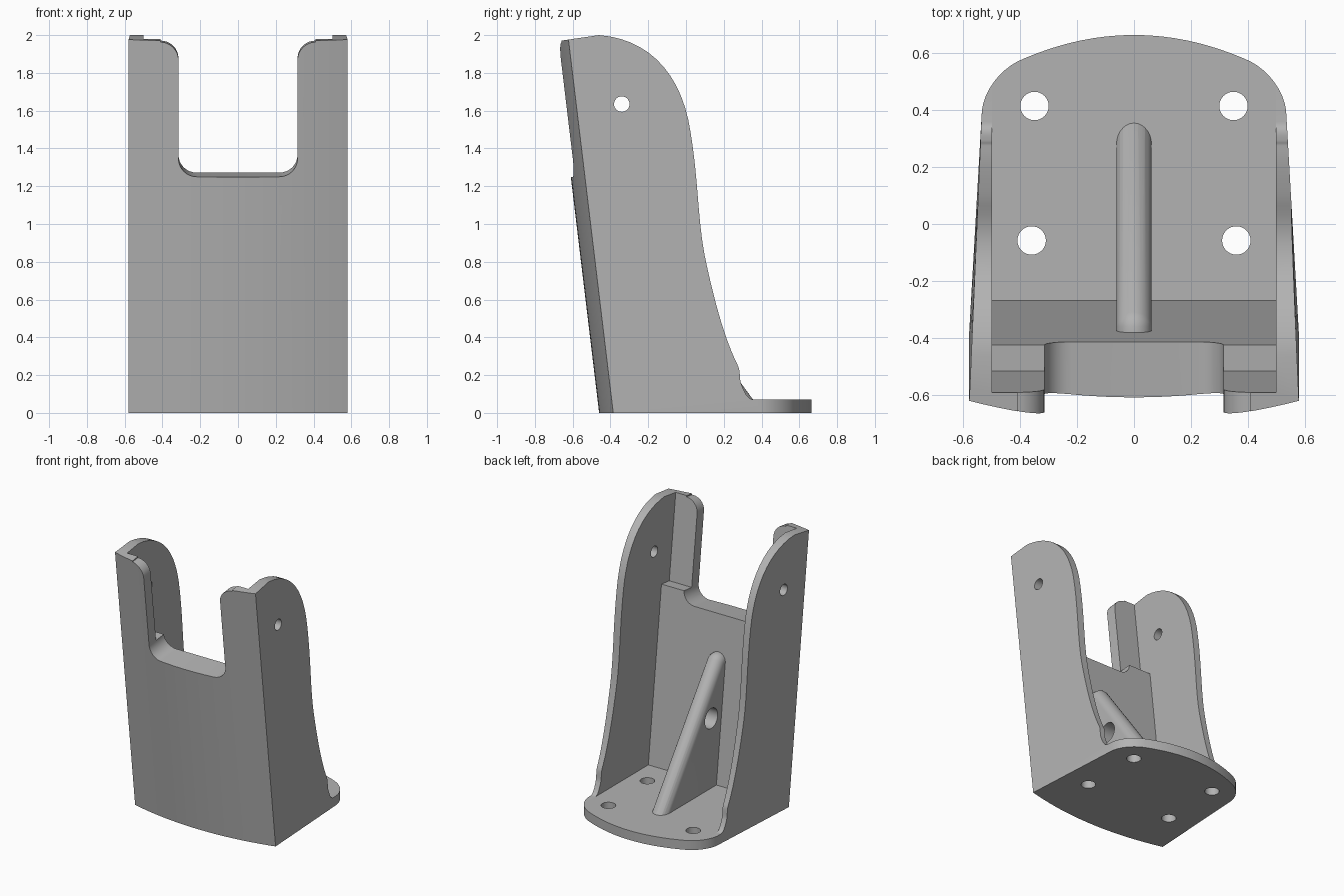
import bpy, bmesh, math
from mathutils import Vector
from mathutils.geometry import interpolate_bezier

cube = bpy.data.objects.get("Cube")
if cube:
    bpy.data.objects.remove(cube)

LEAN = 0.12      # forward lean of the front wall per unit of height
FLOOR = 0.07     # top of the base plate

grey = bpy.data.materials.new("plain_grey")
grey.use_nodes = True
grey.diffuse_color = (0.45, 0.45, 0.45, 1)
grey.node_tree.nodes["Principled BSDF"].inputs["Base Color"].default_value = grey.diffuse_color


def to_object(name, bm):
    bmesh.ops.recalc_face_normals(bm, faces=bm.faces[:])
    mesh = bpy.data.meshes.new(name)
    bm.to_mesh(mesh)
    bm.free()
    mesh.materials.append(grey)
    obj = bpy.data.objects.new(name, mesh)
    bpy.context.collection.objects.link(obj)
    return obj


def loft(name, lower, upper):
    """Solid between two matching loops of points."""
    bm = bmesh.new()
    a = [bm.verts.new(p) for p in lower]
    b = [bm.verts.new(p) for p in upper]
    bm.faces.new(a)
    bm.faces.new(b)
    for i in range(len(a)):
        j = (i + 1) % len(a)
        bm.faces.new((a[i], a[j], b[j], b[i]))
    return to_object(name, bm)


def side_prism(name, profile, half):
    return loft(name, [(-half, y, z) for y, z in profile], [(half, y, z) for y, z in profile])


def combine(body, other, operation):
    mod = body.modifiers.new(operation, 'BOOLEAN')
    mod.operation, mod.solver, mod.object = operation, 'EXACT', other
    bpy.context.view_layer.objects.active = body
    bpy.ops.object.modifier_apply(modifier=mod.name)
    bpy.data.objects.remove(other)


def bezier(points, steps=14):
    return [tuple(p)[:2] for p in interpolate_bezier(*[Vector((*p, 0)) for p in points], steps)]


def arc(cx, cz, r, start, end, steps=8):
    angles = [math.radians(start + (end - start) * i / steps) for i in range(steps + 1)]
    return [(cx + r * math.cos(t), cz + r * math.sin(t)) for t in angles]


def drill(body, centre, radius, axis):
    ring = arc(0, 0, radius, 0, 360, 32)[:-1]
    if axis == 'X':
        side = [(centre[0] + u, centre[1] + v) for u, v in ring]
        cutter = side_prism("drill", side, 0.9)
    else:
        plan = [(centre[0] + u, centre[1] + v) for u, v in ring]
        cutter = loft("drill", [(x, y, -0.2) for x, y in plan], [(x, y, 0.3) for x, y in plan])
    combine(body, cutter, 'DIFFERENCE')


# Outer block: bowed leaning front, tapered sides, rounded back
front = [(0.58 * k / 12, -0.46 + 0.075 * (k / 12) ** 2) for k in range(-12, 13)]
corner = bezier([(0.535, 0.40), (0.525, 0.48), (0.46, 0.555), (0.385, 0.583)], 10)
bow = [(0.385 * k / 8, 0.665 - 0.082 * (k / 8) ** 2) for k in range(7, -8, -1)]
back = corner + bow + [(-x, y) for x, y in reversed(corner)]
TOP = 2.1
bracket = loft("bracket",
               [(x, y, 0) for x, y in front + back],
               [(x, y - LEAN * TOP, TOP) for x, y in front] + [(x, y, TOP) for x, y in back])

# Side wall silhouette
outline = [(-0.9, 1.935), (-0.665, 1.97)]
for segment in (
        [(-0.46, 2.0), (-0.2, 1.98), (-0.02, 1.8), (0.025, 1.48)],
        [(0.025, 1.48), (0.07, 1.2), (0.06, 1.0), (0.11, 0.78)],
        [(0.11, 0.78), (0.15, 0.6), (0.2, 0.4), (0.275, 0.25)],
        [(0.275, 0.25), (0.29, 0.22), (0.28, 0.18), (0.295, 0.145)],
        [(0.295, 0.145), (0.31, 0.11), (0.325, FLOOR), (0.36, FLOOR)]):
    points = bezier(segment)
    outline += points if len(outline) == 2 else points[1:]
outline += [(1, FLOOR), (1, 2.5), (-0.9, 2.5)]
combine(bracket, side_prism("silhouette_cutter", outline, 1), 'DIFFERENCE')

# Open inside, with a ledge where the front wall becomes thinner
inside = [(1.2, FLOOR), (-0.27, FLOOR), (-0.425, 1.36), (-0.517, 1.35), (-0.615, 2.16), (1.2, 2.16)]
combine(bracket, side_prism("inside_cutter", inside, 0.5), 'DIFFERENCE')

# Notch in the front wall, square to its lean
half = arc(0.22, 1.345, 0.095, -90, 0) + arc(0.41, 1.875, 0.095, 180, 90) + [(0.41, 2.3)]
notch = half + [(-x, z) for x, z in reversed(half)]


def notch_at(y):
    return [(x, y, z + LEAN * (y + 0.6)) for x, z in notch]


combine(bracket, loft("notch_cutter", notch_at(-0.95), notch_at(-0.3)), 'DIFFERENCE')

# Diagonal rib with a rounded outer edge
R = 0.062
bm = bmesh.new()
for y, z, tilt in ((0.32, 0.013, 36), (-0.36, 0.943, 36), (-0.36, 0.943, 65), (-0.36, 0.943, 90), (-0.42, 0.943, 90)):
    t = math.radians(tilt)
    for u, v in arc(0, 0, R, 0, 180, 14):
        bm.verts.new((u, y + v * math.cos(t), z + v * math.sin(t)))
for x in (-R, R):
    bm.verts.new((x, -0.32, 0.013))
hull = bmesh.ops.convex_hull(bm, input=bm.verts[:])
unused = {v for v in hull["geom_interior"] + hull["geom_unused"] if isinstance(v, bmesh.types.BMVert)}
bmesh.ops.delete(bm, geom=list(unused), context='VERTS')
rib = to_object("rib", bm)
drill(rib, (-0.21, 0.59), 0.075, 'X')
combine(bracket, rib, 'UNION')

# Mounting holes in the base and pivot holes in the side walls
for side in (-1, 1):
    drill(bracket, (side * 0.35, 0.415), 0.05, 'Z')
    drill(bracket, (side * 0.36, -0.058), 0.05, 'Z')
drill(bracket, (-0.34, 1.635), 0.041, 'X')

bpy.ops.object.select_all(action='DESELECT')
bracket.select_set(True)
bpy.context.view_layer.objects.active = bracket
bpy.ops.object.shade_smooth_by_angle(angle=math.radians(30))
